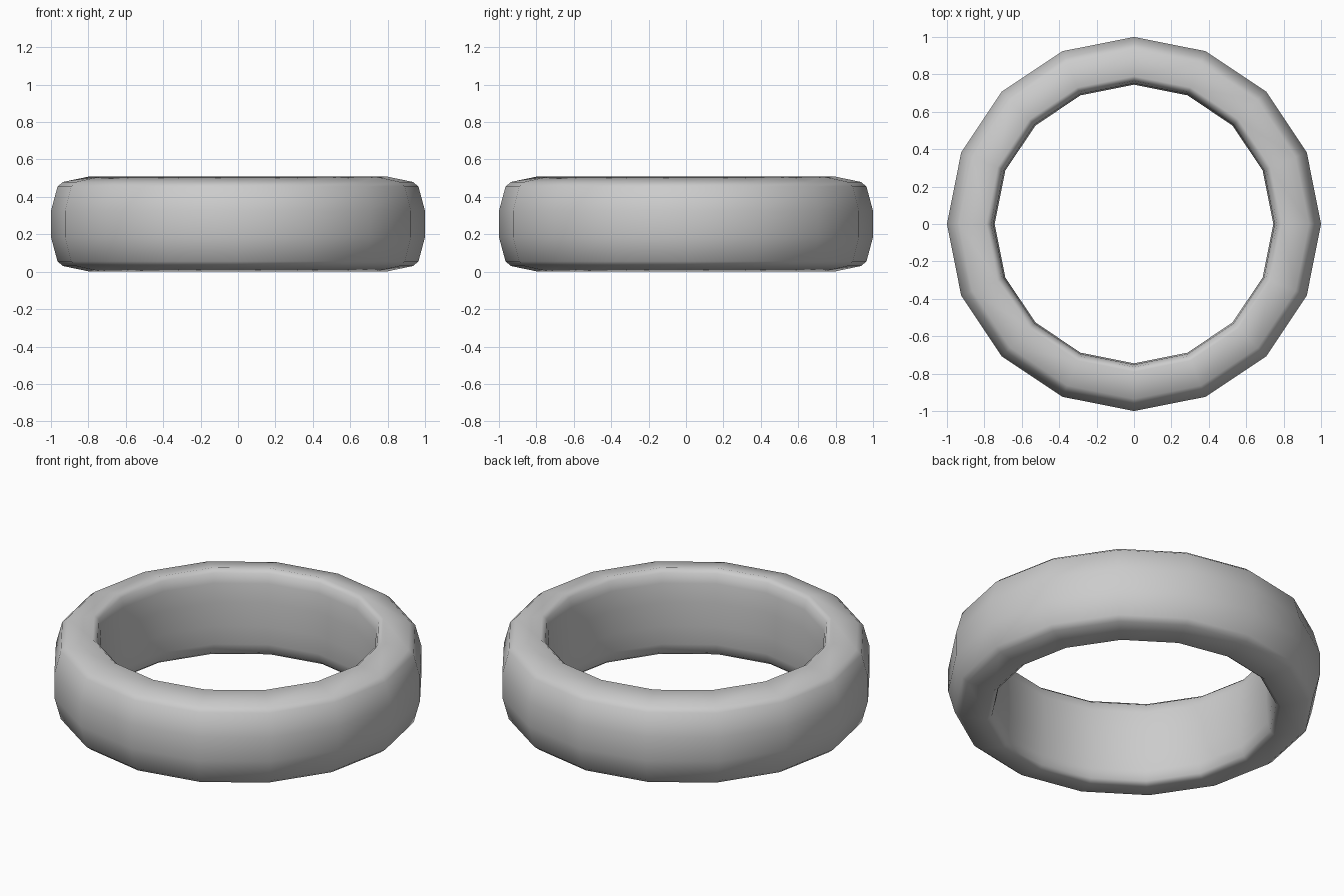
import bpy, bmesh
from math import cos, sin, tau

if "Cube" in bpy.data.objects:
    bpy.data.objects.remove(bpy.data.objects["Cube"])

SEGMENTS = 16
MID = 0.255

# Upper half of the band cross-section: (radius, height above the middle), outside to inside
upper = [(1.0, 0.07), (0.965, 0.20), (0.935, 0.225), (0.79, 0.255),
         (0.765, 0.235), (0.752, 0.18), (0.745, 0.07)]
# Mirror it for the lower half
profile = upper + [(r, -h) for r, h in reversed(upper)]

# Revolve the closed profile into a ring
bm = bmesh.new()
rings = [[bm.verts.new((r * cos(tau * i / SEGMENTS), r * sin(tau * i / SEGMENTS), MID + h))
          for r, h in profile] for i in range(SEGMENTS)]
n = len(profile)
for i in range(SEGMENTS):
    a, b = rings[i], rings[(i + 1) % SEGMENTS]
    for j in range(n):
        k = (j + 1) % n
        bm.faces.new((a[j], b[j], b[k], a[k])).smooth = True
bmesh.ops.recalc_face_normals(bm, faces=bm.faces)

mesh = bpy.data.meshes.new("ring_band")
bm.to_mesh(mesh)
bm.free()
bpy.context.collection.objects.link(bpy.data.objects.new("ring_band", mesh))
